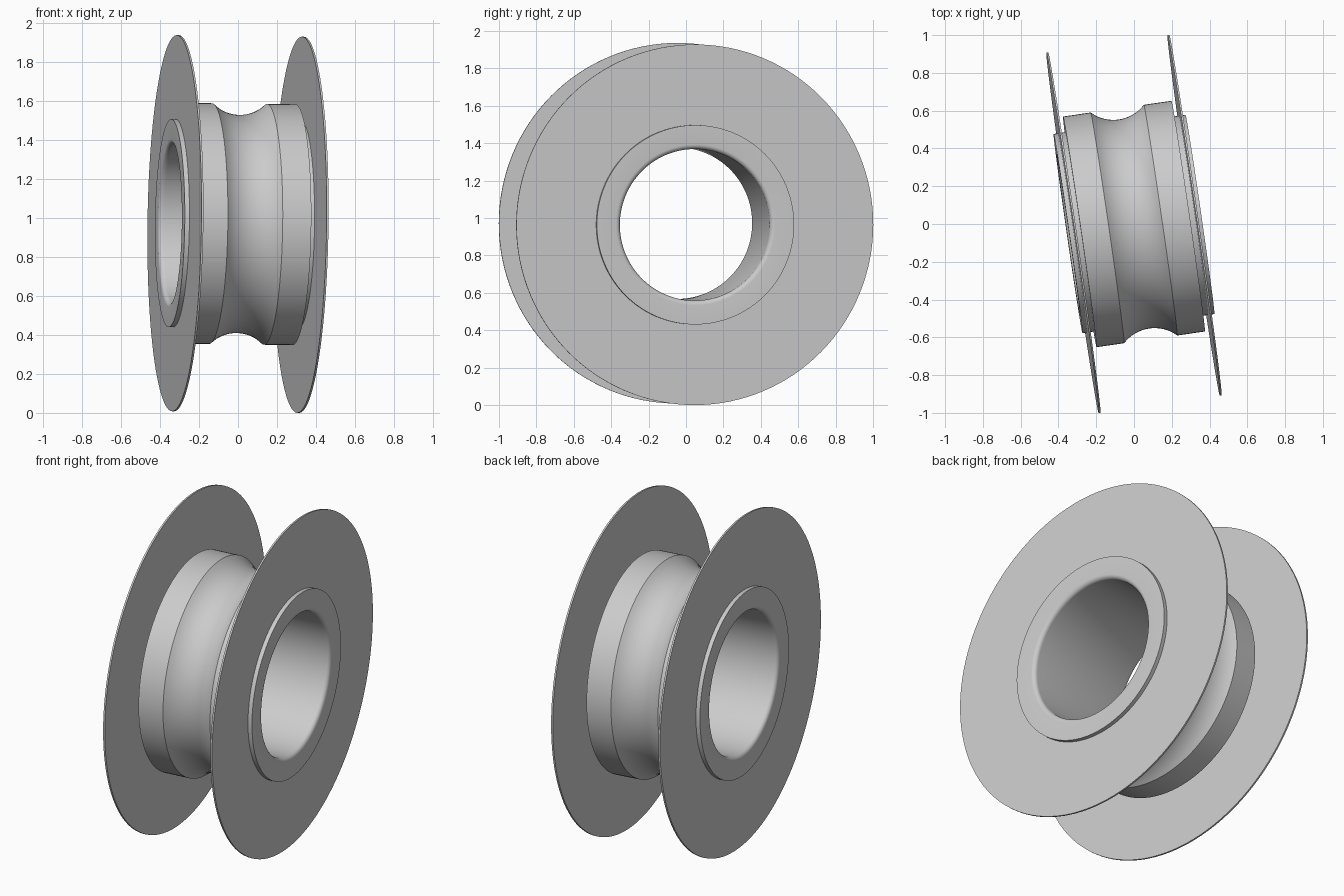
import bpy, bmesh, math
from mathutils import Vector, Matrix

if "Cube" in bpy.data.objects:
    bpy.data.objects.remove(bpy.data.objects["Cube"])

SEGMENTS = 128
CENTER = Vector((0, 0, 0.968))
AXIS = Vector((0.9896, 0.1435, -0.0125)).normalized()
TILT = Vector((1, 0, 0)).rotation_difference(AXIS).to_matrix().to_4x4()

grey = bpy.data.materials.new("light_grey")
grey.diffuse_color = (0.6, 0.6, 0.6, 1)
grey.use_nodes = True
grey.node_tree.nodes["Principled BSDF"].inputs["Base Color"].default_value = grey.diffuse_color


def lathe(name, profile):
    """Spin a closed (along_axis, radius) profile about the tilted axle."""
    bm = bmesh.new()
    rings = []
    for i in range(SEGMENTS):
        t = 2 * math.pi * i / SEGMENTS
        rings.append([bm.verts.new((a, r * math.cos(t), r * math.sin(t))) for a, r in profile])
    n = len(profile)
    for i in range(SEGMENTS):
        p, q = rings[i], rings[(i + 1) % SEGMENTS]
        for j in range(n):
            k = (j + 1) % n
            bm.faces.new((p[j], p[k], q[k], q[j]))
    bmesh.ops.recalc_face_normals(bm, faces=bm.faces)
    mesh = bpy.data.meshes.new(name)
    bm.to_mesh(mesh)
    bm.free()
    mesh.materials.append(grey)
    mesh.shade_smooth()
    mesh.set_sharp_from_angle(angle=math.radians(30))
    obj = bpy.data.objects.new(name, mesh)
    obj.matrix_world = Matrix.Translation(CENTER) @ TILT
    bpy.context.collection.objects.link(obj)
    return obj


# Hub: rounded bore, end collars, wide barrel with a concave groove
BORE, FILLET, COLLAR, BARREL = 0.405, 0.025, 0.533, 0.617
END, SHOULDER, GROOVE, DEPTH = 0.353, 0.29, 0.142, 0.058
arc_r = (GROOVE ** 2 + DEPTH ** 2) / (2 * DEPTH)
half = math.asin(GROOVE / arc_r)

right_end = [(SHOULDER, BARREL), (SHOULDER, COLLAR), (END, COLLAR)]
for i in range(7):
    t = math.pi / 2 * i / 6
    right_end.append((END - FILLET + FILLET * math.cos(t),
                      BORE + FILLET - FILLET * math.sin(t)))
left_end = [(-a, r) for a, r in reversed(right_end)]
groove = []
for i in range(17):
    t = half * (i / 8 - 1)
    groove.append((arc_r * math.sin(t),
                   BARREL - DEPTH + arc_r - arc_r * math.cos(t)))
lathe("hub", left_end + groove + right_end)

# Two thin flange discs
for side, name in ((-1, "left_flange"), (1, "right_flange")):
    a0, a1 = side * 0.319, side * 0.329
    lathe(name, [(a0, 0.525), (a0, 0.964), (a1, 0.964), (a1, 0.525)])
